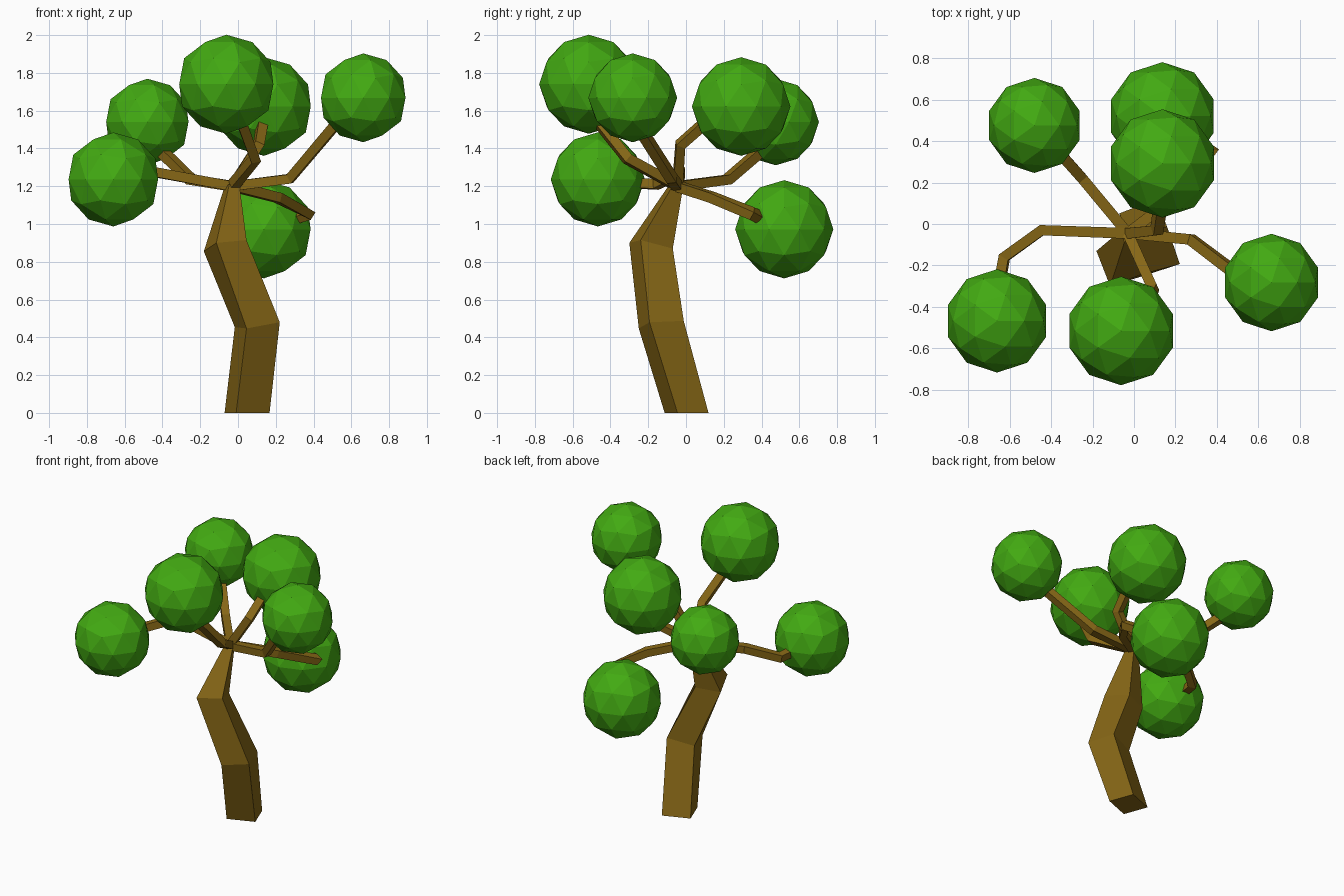
import bpy, bmesh
from mathutils import Vector

if "Cube" in bpy.data.objects:
    bpy.data.objects.remove(bpy.data.objects["Cube"])


def material(name, color):
    m = bpy.data.materials.new(name)
    m.diffuse_color = color
    m.use_nodes = True
    m.node_tree.nodes["Principled BSDF"].inputs["Base Color"].default_value = m.diffuse_color
    return m


BARK = material("bark", (0.24, 0.135, 0.008, 1))
LEAF = material("leaf", (0.055, 0.40, 0.006, 1))


def finish(name, bm, mat):
    bmesh.ops.recalc_face_normals(bm, faces=bm.faces)
    mesh = bpy.data.meshes.new(name)
    bm.to_mesh(mesh)
    bm.free()
    mesh.materials.append(mat)
    bpy.context.collection.objects.link(bpy.data.objects.new(name, mesh))


def loft(name, rings, mat):
    """Skin four-sided rings, each given as centre and two half diagonals."""
    bm = bmesh.new()
    loops = []
    for c, a, b in rings:
        c, a, b = Vector(c), Vector(a), Vector(b)
        loops.append([bm.verts.new(p) for p in (c + a, c + b, c - a, c - b)])
    for lo, hi in zip(loops, loops[1:]):
        for i in range(4):
            j = (i + 1) % 4
            bm.faces.new((lo[i], lo[j], hi[j], hi[i]))
    bm.faces.new(loops[0])
    bm.faces.new(loops[-1])
    finish(name, bm, mat)


def branch(name, points, radii):
    """Square tube through points, mitred at the bends."""
    pts = [Vector(p) for p in points]
    dirs = [(q - p).normalized() for p, q in zip(pts, pts[1:])]
    side = dirs[0].cross(Vector((0, 0, 1))).normalized()
    rings = []
    for i, p in enumerate(pts):
        t = (dirs[max(i - 1, 0)] + dirs[min(i, len(dirs) - 1)]).normalized()
        side = (side - t * side.dot(t)).normalized()
        up = t.cross(side)
        r = radii[i] * 0.72
        rings.append((p, (side + up) * r, (side - up) * r))
    loft(name, rings, BARK)


# Crooked trunk, tapering to the fork
loft("trunk", [
    ((0.048, 0.003, 0), (0.119, -0.048, 0), (-0.058, -0.116, 0)),
    ((0.102, -0.131, 0.467), (0.119, -0.062, 0.013), (-0.057, -0.119, -0.02)),
    ((-0.068, -0.185, 0.885), (0.113, -0.055, 0.03), (-0.047, -0.115, 0.015)),
    ((-0.03, -0.05, 1.21), (0.037, -0.016, 0), (-0.016, -0.037, 0)),
], BARK)

# Bent branches, each with its leaf ball: (branch points, ball centre, radius)
FORK = (-0.03, -0.045, 1.2)
LIMBS = {
    "left_front": ([(-0.445, -0.03, 1.275), (-0.625, -0.16, 1.21), (-0.66, -0.35, 1.22)],
                   (-0.66, -0.467, 1.236), 0.249),
    "front": ([(0.09, -0.31, 1.345), (0.01, -0.48, 1.56)],
              (-0.062, -0.515, 1.74), 0.262),
    "left_back": ([(-0.25, 0.22, 1.235), (-0.41, 0.40, 1.39)],
                  (-0.48, 0.475, 1.54), 0.229),
    "back_upper": ([(0.11, -0.03, 1.42), (0.135, 0.14, 1.57)],
                   (0.137, 0.292, 1.622), 0.261),
    "right": ([(0.275, -0.075, 1.24), (0.52, -0.26, 1.53)],
              (0.663, -0.282, 1.668), 0.235),
    "back_lower": ([(0.21, 0.14, 1.14), (0.375, 0.35, 1.055), (0.26, 0.42, 1.02)],
                   (0.137, 0.52, 0.972), 0.260),
}
for name, (points, centre, radius) in LIMBS.items():
    path = [FORK] + points
    branch(name + "_branch", path, [0.036] * len(path))
    bm = bmesh.new()
    bmesh.ops.create_icosphere(bm, subdivisions=2, radius=radius)
    bmesh.ops.translate(bm, verts=bm.verts, vec=centre)
    finish(name + "_leaves", bm, LEAF)
